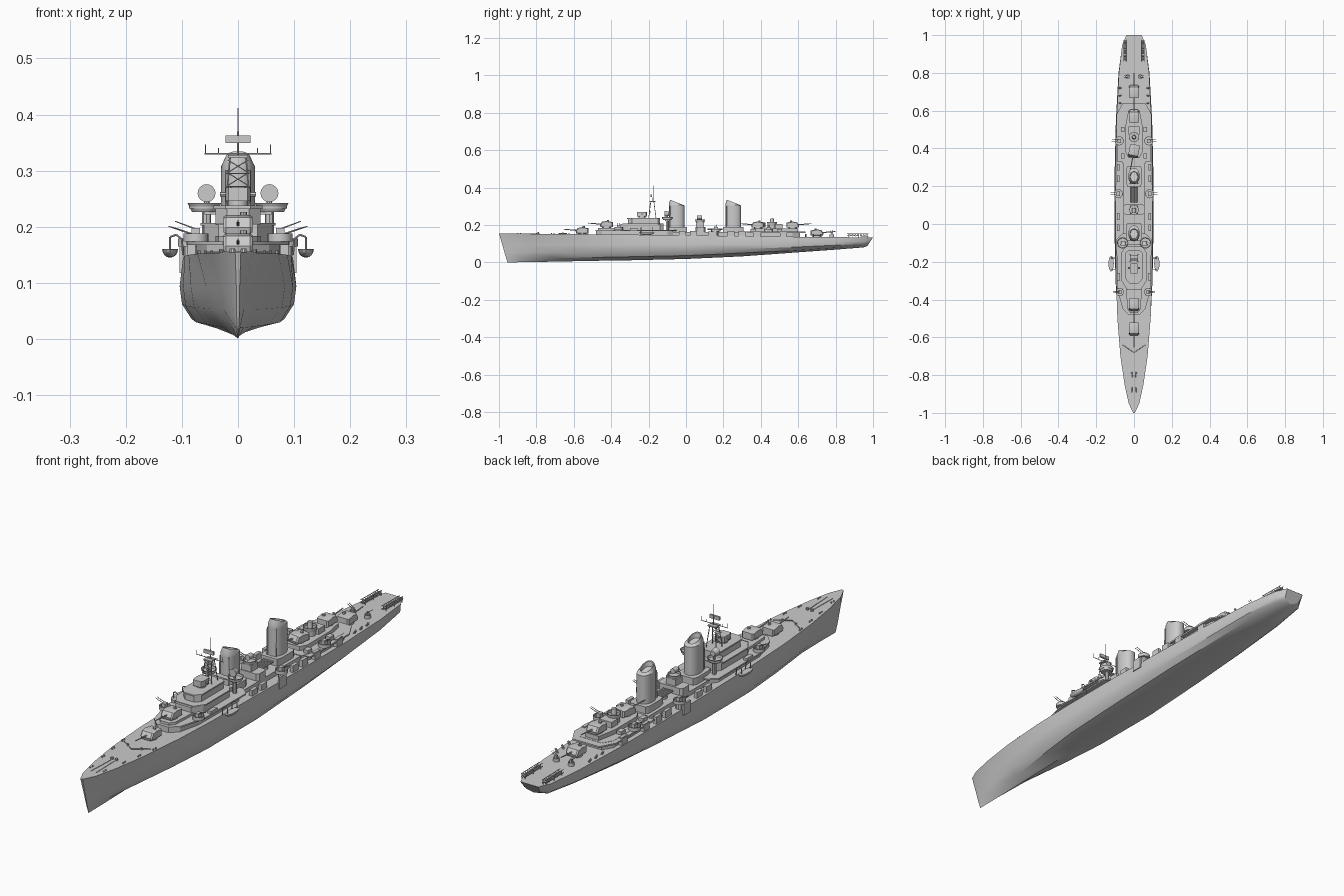
import bpy, bmesh, math
from mathutils import Vector, Matrix


def finish(name, bm):
    bmesh.ops.recalc_face_normals(bm, faces=bm.faces)
    me = bpy.data.meshes.new(name)
    bm.to_mesh(me)
    bm.free()
    ob = bpy.data.objects.new(name, me)
    bpy.context.collection.objects.link(ob)
    return ob


def loft(name, rings):
    bm = bmesh.new()
    vs = [[bm.verts.new(p) for p in r] for r in rings]
    n = len(vs[0])
    for a, b in zip(vs, vs[1:]):
        for i in range(n):
            j = (i + 1) % n
            bm.faces.new((a[i], a[j], b[j], b[i]))
    bm.faces.new(vs[0])
    bm.faces.new(vs[-1])
    return finish(name, bm)


def box(name, x, y, z0, z1, sx, sy):
    ring = [(x - sx, y - sy), (x + sx, y - sy), (x + sx, y + sy), (x - sx, y + sy)]
    return loft(name, [[(*p, z) for p in ring] for z in (z0, z1)])


def house(name, half, z0, z1):
    # symmetric deckhouse from its right-hand outline
    ring = half + [(-x, y) for x, y in reversed(half)]
    return loft(name, [[(*p, z) for p in ring] for z in (z0, z1)])


def rod(name, a, b, r, r2=None, n=6):
    a, b = Vector(a), Vector(b)
    q = (b - a).to_track_quat('Z', 'Y')
    circ = [Vector((math.cos(t), math.sin(t), 0)) for t in (2 * math.pi * i / n for i in range(n))]
    return loft(name, [[a + q @ (c * r) for c in circ], [b + q @ (c * (r2 or r)) for c in circ]])


def tub(name, x, y, z0, z1, r, r2=None):
    # open gun tub: outer wall, rim, inner floor
    r2 = r2 or r
    prof = [(r, z0), (r2, z1), (r2 - .003, z1), (r2 - .003, z1 - .009)]
    return loft(name, [[(x + q * math.cos(i * math.pi / 8), y + q * math.sin(i * math.pi / 8), z)
                        for i in range(16)] for q, z in prof])


# Hull: y, deck width, deck z, side width, chine width, chine z, keel z
stations = [(-1, .005, .155, .003, .002, .03, 0), (-.95, .028, .154, .012, .004, .02, 0),
            (-.85, .05, .153, .030, .010, .02, .001), (-.7, .072, .152, .057, .028, .022, .004),
            (-.5, .088, .150, .084, .055, .026, .008), (-.3, .095, .148, .098, .075, .03, .011),
            (0, .098, .145, .104, .083, .036, .018), (.3, .096, .140, .102, .08, .05, .032),
            (.55, .092, .137, .096, .072, .062, .05), (.8, .08, .135, .082, .06, .078, .068),
            (.95, .062, .133, .062, .048, .09, .08), (1, .04, .133, .036, .03, .1, .088)]
rings = []
for k, (y, wd, zd, wm, wc, zc, zk) in enumerate(stations):
    zm = zk + (zd - zk) * .6
    half = [(wd, zd), (wm, zm), (wc + (wm - wc) * .8, zc + (zm - zc) * .45), (wc, zc)]
    pts = half + [(0, zk)] + [(-x, z) for x, z in reversed(half)]
    rake = .045 if k == 0 else -.03 if k == len(stations) - 1 else 0
    rings.append([(x, y + rake * (zd - z) / (zd - zk), z) for x, z in pts])
loft("hull", rings)


def deck(y):
    for a, b in zip(stations, stations[1:]):
        if y <= b[0]:
            return a[2] + (b[2] - a[2]) * (y - a[0]) / (b[0] - a[0])


# Main deckhouses
house("forward_deckhouse", [(.025, -.48), (.055, -.45), (.075, -.36), (.075, -.1), (.055, -.07)], .14, .172)
house("forward_deck_edge", [(.027, -.483), (.06, -.45), (.09, -.34), (.092, -.08), (.06, -.05)], .168, .174)
house("middle_deckhouse", [(.055, -.08), (.055, .34)], .135, .162)
house("aft_deckhouse", [(.06, .32), (.075, .36), (.075, .57), (.05, .61)], .13, .165)
house("aft_deck_edge", [(.09, .33), (.093, .58), (.06, .64)], .158, .164)
house("aft_upper_house", [(.03, .35), (.045, .38), (.045, .52), (.03, .6)], .16, .182)

# Bridge tiers and main director
house("second_gun_platform", [(.02, -.47), (.035, -.45), (.04, -.37), (.04, -.3)], .17, .184)
house("bridge_lower", [(.035, -.35), (.06, -.31), (.06, -.14), (.045, -.12)], .17, .204)
house("bridge_wing_deck", [(.04, -.34), (.067, -.3), (.067, -.15), (.045, -.12)], .202, .207)
house("bridge_upper", [(.02, -.31), (.04, -.29), (.04, -.15), (.03, -.14)], .2, .236)
house("bridge_roof", [(.022, -.315), (.044, -.292), (.044, -.15), (.03, -.14)], .232, .238)
rod("director_base", (0, -.235, .236), (0, -.235, .246), .018, n=16)
house("main_director", [(.017, -.262), (.022, -.25), (.022, -.215), (.015, -.208)], .246, .27)
rod("director_rangefinder", (-.032, -.235, .258), (.032, -.235, .258), .004, n=8)

# Lattice mast with yard and radar
for s in (-1, 1):
    for y in (-.2, -.16):
        rod("mast_leg", (s * .022, y, .236), (s * .014, -.18 + (y + .18) * .4, .325), .0016)
    for z in (.25, .272, .295):
        rod("mast_brace", (s * .021, -.198, z), (-s * .018, -.19, z + .024), .001)
        rod("mast_crossbar", (-.02, -.196, z), (.02, -.196, z), .001)
    rod("yard_tip", (s * .058, -.18, .33), (s * .058, -.18, .347), .001)
    rod("yard_inner_tip", (s * .035, -.18, .33), (s * .035, -.18, .34), .001)
box("mast_platform", 0, -.18, .323, .328, .018, .016)
rod("yard", (-.06, -.18, .33), (.06, -.18, .33), .0013)
rod("mast_pole", (0, -.175, .325), (0, -.175, .412), .0018, .0009)
box("radar_antenna", 0, -.185, .349, .363, .022, .004)

# Funnels with raked caps and recessed openings


def funnel(name, y0, z0):
    rings = []
    for z, sc, off, slope in ((z0, 1, 0, 0), (.3, 1, 0, 0), (.308, 1, 0, .1), (.322, .75, -.003, .4),
                              (.321, .66, -.003, .4), (.305, .6, -.003, .3)):
        r = []
        for i in range(20):
            a = math.pi * i / 10
            x = .03 * sc * math.copysign(abs(math.cos(a)) ** .8, math.cos(a))
            dy = .042 * sc * math.sin(a)
            r.append((x, y0 + off + dy, z - slope * dy))
        rings.append(r)
    loft(name, rings)
    house(name + "_base", [(.036, y0 - .055), (.042, y0 - .03), (.042, y0 + .04), (.034, y0 + .055)], .15, .19)
    for s in (-1, 1):
        rod(name + "_steam_pipe", (s * .02, y0 - .038, .18), (s * .02, y0 - .036, .3), .003)


funnel("forward_funnel", -.05, .15)
funnel("aft_funnel", .253, .14)

# Searchlight platforms beside the forward funnel
for s in (-1, 1):
    tub("searchlight_tub", s * .06, -.1, .226, .242, .022, .03)
    rod("searchlight_support", (s * .056, -.1, .17), (s * .056, -.1, .226), .008, n=8)
    rod("searchlight_post", (s * .056, -.1, .23), (s * .056, -.1, .25), .005, n=8)
    rod("searchlight", (s * .056, -.115, .26), (s * .056, -.09, .26), .016, .011, n=16)
box("searchlight_bridge", 0, -.1, .222, .227, .06, .012)

# Middle tower and torpedo tubes
house("middle_platform", [(.045, .05), (.055, .058), (.055, .097), (.045, .105)], .155, .19)
box("middle_tower", 0, .075, .185, .215, .022, .022)
tub("middle_tub", 0, .075, .212, .228, .022, .026)
rod("middle_searchlight", (0, .06, .24), (0, .085, .24), .011, n=12)
rod("torpedo_mount", (0, .155, .155), (0, .155, .172), .022, n=16)
for i in range(5):
    rod("torpedo_tube", ((i - 2) * .009, .115, .177), ((i - 2) * .009, .195, .177), .0042, n=8)

# Main gun mounts


def turret(name, y, z, ang):
    m = Matrix.Translation((0, y, z)) @ Matrix.Rotation(math.radians(ang), 4, 'Z')
    prof = [(-.032, .003), (.034, .003), (.034, .03), (0, .036), (-.024, .032), (-.035, .014)]
    loft(name, [[m @ Vector((x, p * k, .018 + (q - .018) * k)) for p, q in prof]
                for x, k in ((-.026, .85), (-.021, 1), (.021, 1), (.026, .85))])
    rod(name + "_ring", m @ Vector((0, 0, -.012)), m @ Vector((0, 0, .004)), .023, n=16)
    rod(name + "_barrel", m @ Vector((0, -.028, .019)), m @ Vector((0, -.1, .025)), .0032, .002, 8)
    rod(name + "_hatch", m @ Vector((.01, .008, .03)), m @ Vector((.01, .008, .041)), .006, n=8)


for i, (y, z, a) in enumerate([(-.555, .152, 0), (-.425, .185, 0), (.387, .182, -11), (.57, .182, 180), (.7, .14, 180)]):
    turret(f"gun_mount_{i + 1}", y, z, a)

# Aft director tower
rod("aft_tower", (0, .46, .18), (0, .46, .205), .022, n=16)
tub("aft_director_tub", 0, .46, .2, .217, .024, .027)
rod("aft_director", (0, .46, .205), (0, .46, .235), .012, .009, 12)
box("aft_tower_house", 0, .495, .18, .205, .028, .02)

# Light gun tubs along both sides
for s in (-1, 1):
    for x, y, z, r in ((.075, -.36, .174, .022), (.083, .16, .165, .024), (.078, .44, .164, .024), (.033, .78, .135, .012)):
        tub("light_gun_tub", s * x, y, z, z + .014, r)
        box("light_gun_body", s * x, y, z + .004, z + .024, r * .35, r * .45)
        for d in (-.005, .005):
            rod("light_gun_barrel", (s * x, y + d, z + .022), (s * (x + r * 1.7), y + d, z + .036), .0016, .001)
    rod("gun_platform_support", (s * .083, .16, .13), (s * .083, .16, .166), .014, n=10)
    box("side_chute", s * .1, .14, .118, .165, .004, .022)
    box("bridge_side_locker", s * .082, -.28, .17, .184, .008, .02)

    # Boats on davits
    bm = bmesh.new()
    bmesh.ops.create_uvsphere(bm, u_segments=16, v_segments=8, radius=1)
    for v in bm.verts:
        v.co = Vector((s * .121 + v.co.x * .014, -.21 + v.co.y * .042, .16 + min(v.co.z, .05) * .015))
    finish("boat", bm)
    for y in (-.24, -.18):
        path = [(.098, .15), (.1, .178), (.11, .186), (.121, .182), (.121, .16)]
        for a, b in zip(path, path[1:]):
            rod("davit", (s * a[0], y, a[1]), (s * b[0], y, b[1]), .002)

    # Life rafts and lockers
    for y in (-.02, .04, .24, .3, .38, .52):
        box("life_raft", s * .083, y, deck(y) - .002, .168, .007, .018)
    for y in (.36, .5):
        box("upper_locker", s * .06, y, .163, .178, .01, .014)

    # Stern depth charge racks and throwers
    for x in (.04, .054):
        for z in (.14, .152):
            rod("rack_rail", (s * x, .86, z + .002), (s * x, .975, z), .0014)
        for y in (.87, .92, .97):
            rod("rack_post", (s * x, y, .13), (s * x, y, .153), .0014)
    for i in range(7):
        y = .875 + i * .015
        rod("depth_charge", (s * .041, y, .145), (s * .053, y, .145), .006, n=8)
    for y in (.64, .68, .72):
        rod("depth_charge_thrower", (s * .07, y, .134), (s * .079, y, .15), .004, n=8)

    # Foredeck fittings
    for y in (-.9, -.8, -.72, -.64):
        for d in (0, .014):
            x = (.03, .047, .058, .07)[(-.9, -.8, -.72, -.64).index(y)]
            rod("bollard", (s * x, y + d, deck(y) - .002), (s * x, y + d, .158), .0028, n=8)
    rod("anchor_chain", (s * .012, -.92, .154), (s * .008, -.8, .153), .0016)
    rod("capstan", (s * .01, -.79, .15), (s * .01, -.79, .161), .006, .005, 10)
    rod("vent", (s * .03, -.66, .15), (s * .03, -.66, .16), .004, n=8)

# Breakwater in front of the first mount
for s in (-1, 1):
    rod("breakwater", (0, -.68, .154), (s * .06, -.64, .154), .002)

# Smooth shading with sharp edges kept
bpy.ops.object.select_all(action='SELECT')
bpy.context.view_layer.objects.active = bpy.data.objects["hull"]
bpy.ops.object.shade_smooth_by_angle(angle=math.radians(30))
